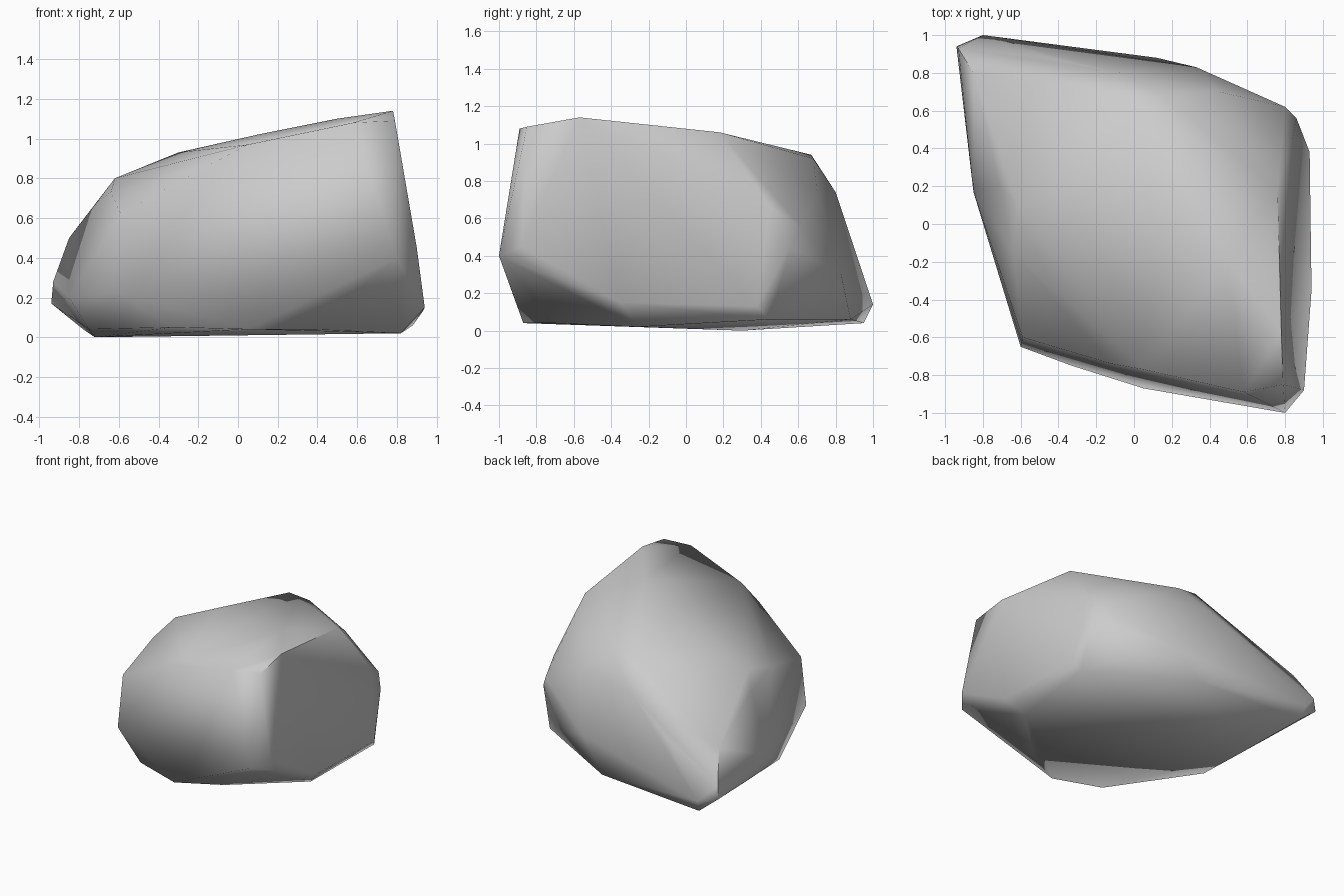
import bpy
import bmesh

cube = bpy.data.objects.get("Cube")
if cube:
    bpy.data.objects.remove(cube, do_unlink=True)

# Plain stone colour
stone = bpy.data.materials.new("stone_grey")
stone.use_nodes = True
grey = (0.6, 0.6, 0.6, 1)
stone.diffuse_color = grey
bsdf = stone.node_tree.nodes["Principled BSDF"]
bsdf.inputs["Base Color"].default_value = grey
bsdf.inputs["Roughness"].default_value = 0.9

# Corners of the boulder, grouped from the ground to the crown
underside = [(-.72, .3, 0), (-.75, -.1, .04), (.82, -.26, .02), (.37, -.7, .04),
             (.05, -.87, .04), (-.33, -.75, .05), (.88, .45, .06),
             (-.78, .95, .04), (.12, .88, .06)]
waist = [(-.94, .94, .17), (-.8, 1, .14), (.33, .83, .3), (.8, .62, .55),
         (.93, .38, .13), (.94, -.35, .15), (.9, -.88, .45),
         (.8, -1, .4), (-.6, -.65, .22), (-.85, .17, .2)]
shoulder = [(-.93, .93, .28), (-.85, .8, .5), (-.45, .88, .5), (-.07, .8, .74),
            (.86, .56, .45), (.84, .45, .66), (-.59, -.6, .62), (-.71, .2, .68),
            (-.64, -.15, .73), (.45, .7, .75)]
crown = [(.78, -.57, 1.14), (.79, -.85, 1.09), (.58, -.89, 1.08), (.76, .18, 1.06),
         (.5, -.2, 1.1), (.1, 0, 1.02), (-.3, .18, .93), (-.62, .1, .8),
         (-.02, .67, .94), (.15, .68, .92), (.05, -.77, .97), (-.12, -.74, .88)]

# Wrap one skin around the corners
bm = bmesh.new()
for corner in underside + waist + shoulder + crown:
    bm.verts.new(corner)
hull = bmesh.ops.convex_hull(bm, input=bm.verts)
spare = {g for g in hull["geom_interior"] + hull["geom_unused"]
         if isinstance(g, bmesh.types.BMVert)}
bmesh.ops.delete(bm, geom=list(spare), context="VERTS")
bmesh.ops.recalc_face_normals(bm, faces=bm.faces)
mesh = bpy.data.meshes.new("boulder")
bm.to_mesh(mesh)
bm.free()
mesh.materials.append(stone)
boulder = bpy.data.objects.new("boulder", mesh)
bpy.context.collection.objects.link(boulder)

# Soft shading over the worn faces
bpy.context.view_layer.objects.active = boulder
boulder.select_set(True)
bpy.ops.object.shade_smooth_by_angle(angle=1.2)
